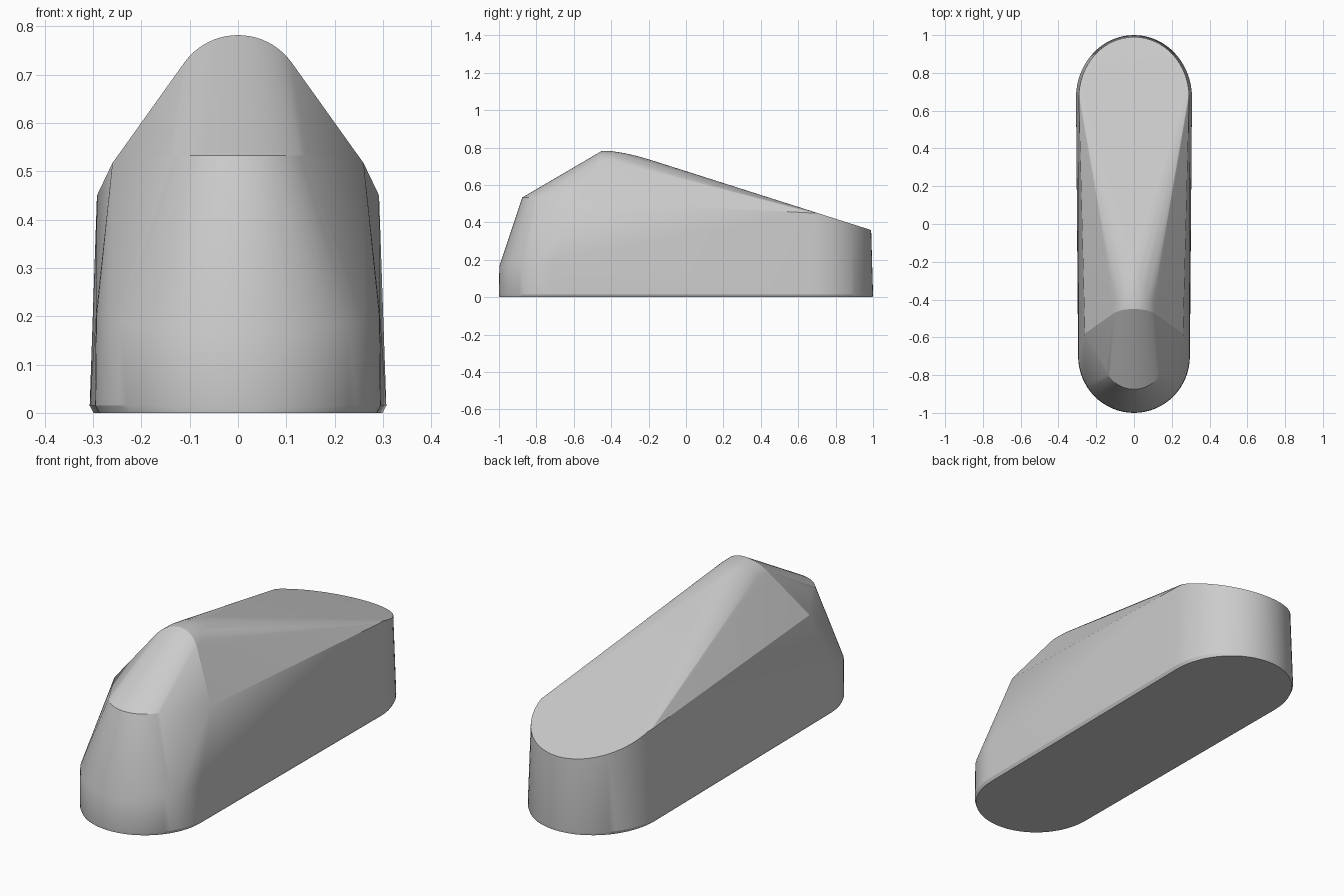
import bpy, bmesh
from math import sin, cos, pi, radians

if "Cube" in bpy.data.objects:
    bpy.data.objects.remove(bpy.data.objects["Cube"])

N = 32
pts = []


def half_ring(a, b, yc, sign, zf):
    """Half-ellipse end of the body, height given by zf(x, y)."""
    for i in range(N + 1):
        t = pi * i / N
        x, y = a * cos(t), yc + sign * b * sin(t)
        pts.append((x, y, zf(x, y)))


def arch(y, top, r, sweep=54, lean=0.025):
    """Rounded roof cross-section, leaning forward toward its edges."""
    for i in range(-10, 11):
        t = radians(sweep) * i / 10
        pts.append((r * sin(t), y - lean * (i / 10) ** 2, top - r * (1 - cos(t))))


# base outline, with a tiny rounded lower edge
for inset, z in ((0.008, 0.0), (0.0, 0.015)):
    half_ring(0.296 - inset, 0.30 - inset / 4, -0.70, -1, lambda x, y: z)
    half_ring(0.307 - inset, 0.33 - inset / 4, 0.67, 1, lambda x, y: z)

# front lower rim and sloping rear rim
half_ring(0.294, 0.298, -0.70, -1, lambda x, y: 0.165 + 0.037 * (x / 0.294) ** 2)
half_ring(0.292, 0.32, 0.67, 1, lambda x, y: min(0.36 + 0.318 * (0.985 - y), 0.45))

# nose break: rounded middle running straight back to the side corners
for i in range(-10, 11):
    t = radians(66) * i / 10
    pts.append((0.16 * sin(t), -0.875 + 0.16 * (1 - cos(t)), 0.533))
for s in (-1, 1):
    pts.append((s * 0.26, -0.58, 0.517))

# roof crown arches
arch(-0.45, 0.782, 0.137)
for y, top in ((-0.40, 0.781), (-0.33, 0.770), (-0.26, 0.754), (-0.20, 0.737)):
    arch(y, top, 0.135, 50, 0.0)

# skin everything with a convex shell
bm = bmesh.new()
for p in pts:
    bm.verts.new(p)
bmesh.ops.remove_doubles(bm, verts=bm.verts[:], dist=0.0005)
bmesh.ops.convex_hull(bm, input=bm.verts[:])
bmesh.ops.delete(bm, geom=[v for v in bm.verts if not v.link_faces], context='VERTS')
bmesh.ops.dissolve_limit(bm, angle_limit=radians(0.3), verts=bm.verts[:], edges=bm.edges[:])
bmesh.ops.recalc_face_normals(bm, faces=bm.faces[:])

mesh = bpy.data.meshes.new("wedge_body")
bm.to_mesh(mesh)
bm.free()
body = bpy.data.objects.new("wedge_body", mesh)
bpy.context.collection.objects.link(body)
bpy.context.view_layer.objects.active = body
body.select_set(True)
bpy.ops.object.shade_smooth_by_angle(angle=radians(20))
